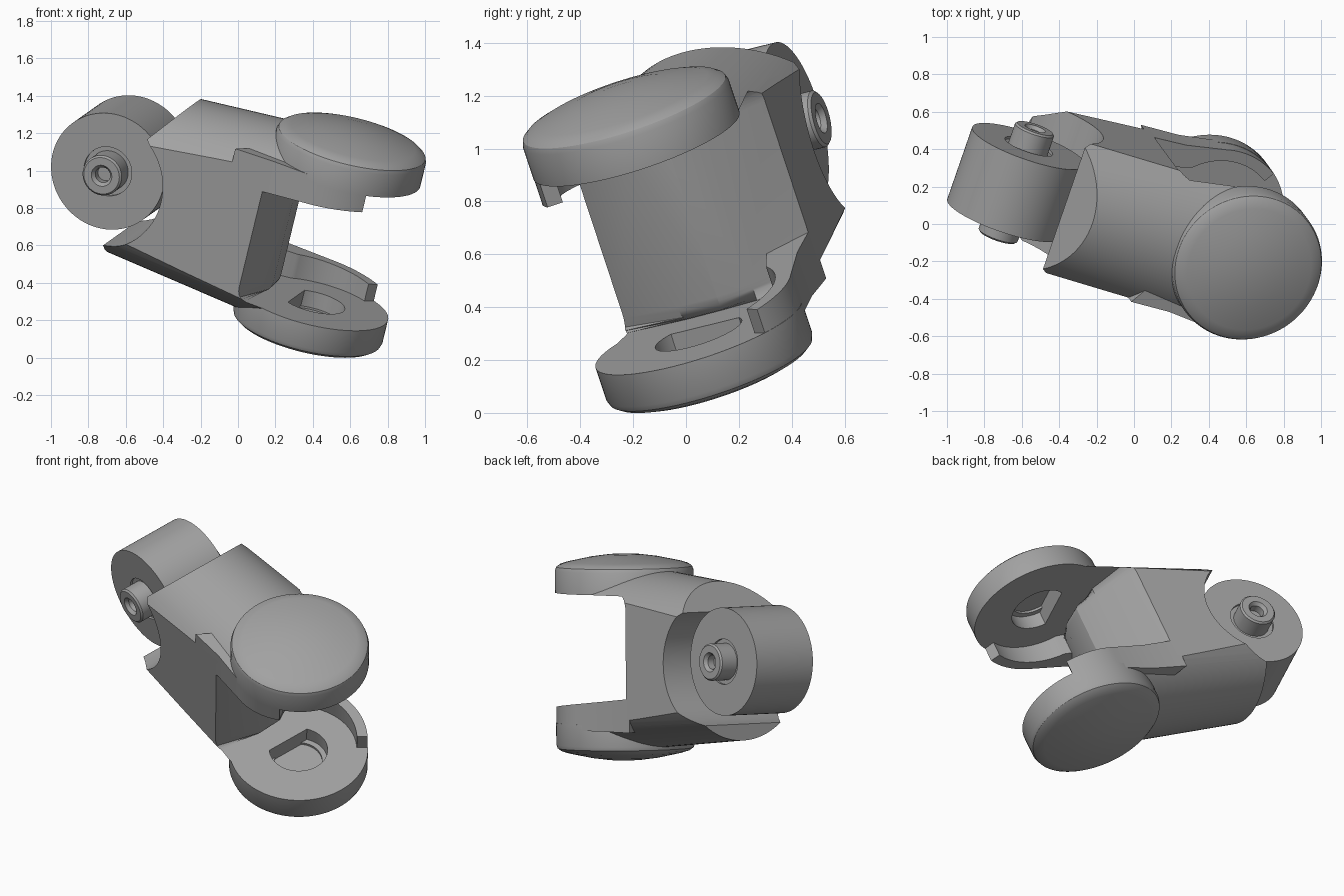
import bpy, bmesh, math
from mathutils import Matrix, Vector

cube = bpy.data.objects.get("Cube")
if cube:
    bpy.data.objects.remove(cube, do_unlink=True)

# Tilted working frame: X along the body, Y along the roller pin, Z through the yoke discs
ORIGIN = Vector((0.49, -0.07, 0.655))
axis_z = Vector((0.224, -0.305, 0.926)).normalized()
axis_x = Vector((0.917, -0.24, -0.315))
axis_x = (axis_x - axis_z * axis_x.dot(axis_z)).normalized()
axis_y = axis_z.cross(axis_x)
FRAME = Matrix.Translation(ORIGIN) @ Matrix((axis_x, axis_y, axis_z)).transposed().to_4x4()
FLIP = Matrix.Rotation(math.pi, 4, 'X')

metal = bpy.data.materials.new("grey_metal")
metal.use_nodes = True
GREY = (0.36, 0.36, 0.36, 1)
metal.diffuse_color = GREY
metal.node_tree.nodes["Principled BSDF"].inputs["Base Color"].default_value = GREY


def make(name, bm, turn=Matrix()):
    bmesh.ops.recalc_face_normals(bm, faces=bm.faces)
    mesh = bpy.data.meshes.new(name)
    bm.to_mesh(mesh)
    bm.free()
    mesh.materials.append(metal)
    obj = bpy.data.objects.new(name, mesh)
    bpy.context.collection.objects.link(obj)
    obj.matrix_world = FRAME @ turn
    return obj


def select(obj):
    bpy.ops.object.select_all(action='DESELECT')
    obj.select_set(True)
    bpy.context.view_layer.objects.active = obj


def smooth(obj):
    select(obj)
    bpy.ops.object.shade_smooth_by_angle(angle=math.radians(28))


def arc(cx, cy, r, start, end, n):
    angles = [math.radians(start + (end - start) * i / n) for i in range(n + 1)]
    return [(cx + r * math.cos(a), cy + r * math.sin(a)) for a in angles]


def prism(points, place, lo, hi):
    """Extrude an outline between two heights; place maps (a, b, h) to a point."""
    bm = bmesh.new()
    ends = [[bm.verts.new(place(a, b, h)) for a, b in points] for h in (lo, hi)]
    for ring in ends:
        bm.faces.new(ring)
    for i in range(len(points)):
        j = (i + 1) % len(points)
        bm.faces.new((ends[0][i], ends[0][j], ends[1][j], ends[1][i]))
    return bm


def lathe(profile, steps=96):
    """Spin (radius, height) points round Z."""
    bm = bmesh.new()
    verts = [bm.verts.new((r, 0, h)) for r, h in profile]
    edges = [bm.edges.new(pair) for pair in zip(verts, verts[1:])]
    bmesh.ops.spin(bm, geom=verts + edges, axis=(0, 0, 1), cent=(0, 0, 0),
                   angle=2 * math.pi, steps=steps)
    bmesh.ops.remove_doubles(bm, verts=bm.verts, dist=1e-5)
    return bm


def boolean(obj, cutter, operation):
    cutter.hide_render = True
    mod = obj.modifiers.new("shape", 'BOOLEAN')
    mod.operation, mod.object, mod.solver = operation, cutter, 'EXACT'
    select(obj)
    bpy.ops.object.modifier_apply(modifier=mod.name)
    bpy.data.objects.remove(cutter, do_unlink=True)


def plan(a, b, h):
    return (a, b, h)


def side(a, b, h):
    return (a, h, b)


# Body: a cone widening toward the yoke, with flat sides
bm = lathe([(0, -1.3), (0.443, -1.3), (0.545, -0.1), (0, -0.1)])
bm.transform(Matrix.Rotation(math.pi / 2, 4, 'Y'))
body = make("yoke_body", bm)
flats = [(-2, -0.375), (1, -0.375), (1, 0.375), (-2, 0.375)]
boolean(body, make("flat_sides", prism(flats, plan, -1, 1)), 'INTERSECT')

# Rear end: sloped top, round pocket for the roller, short lower lip
rear = [(-1.13, -0.8), (-1.13, -0.36)] + arc(-1.22, 0, 0.37, -74, 56, 28)
rear += [(-0.73, 0.7), (-1.8, 0.7), (-1.8, -0.8)]
boolean(body, make("rear_cut", prism(rear, side, -0.7, 0.7)), 'DIFFERENCE')

# Yoke opening with rounded throat corners
throat = [(0.6, -0.6), (0.6, 0.6), (-0.6, 0.5), (-0.3, 0.16), (-0.22, 0.04),
          (-0.21, -0.12), (-0.33, -0.4), (-0.36, -0.6)]
bm = prism(throat, plan, -0.385, 0.385)
rim = [e for e in bm.edges
       if all(v.co.x < 0 for v in e.verts) and e.verts[0].co.z == e.verts[1].co.z]
bmesh.ops.bevel(bm, geom=rim, offset=0.07, segments=6, profile=0.5, affect='EDGES')
boolean(body, make("yoke_cut", bm), 'DIFFERENCE')
smooth(body)

# Domed bearing discs, each with a blind bore on its inner face
disc = [(0, 0.49), (0.14, 0.49), (0.14, 0.475), (0.172, 0.475), (0.172, 0.385),
        (0.41, 0.385), (0.41, 0.515), (0.402, 0.537), (0.38, 0.553),
        (0.34, 0.566), (0.2, 0.595), (0.1, 0.608), (0, 0.612)]
# Side skirts running from the body round one edge of each disc
skirt = arc(0, 0, 0.408, 55, 100, 14) + [(-0.3, 0.375), (-0.52, 0.375), (-0.42, 0.22)]
skirt += arc(0, 0, 0.345, 130, 55, 20)
for word, turn in (("upper", Matrix()), ("lower", FLIP)):
    smooth(make(word + "_disc", lathe(disc), turn))
    bm = prism([(a, -b) for a, b in skirt], plan, 0.25, 0.42)
    for v in bm.verts:
        if v.co.z < 0.3:
            v.co.z = 0.268 + 0.095 * v.co.x
    smooth(make(word + "_skirt", bm, turn))

# Roller with a hollow-ended pin and a shallow groove round it
half = [(0, 0.25), (0.042, 0.25), (0.042, 0.295), (0.058, 0.315), (0.1, 0.315),
        (0.11, 0.305), (0.11, 0.195), (0.135, 0.195), (0.135, 0.21), (0.32, 0.21)]
profile = half + [(r, -h) for r, h in reversed(half)]
place = Matrix.Translation((-1.22, 0, 0.02)) @ Matrix.Rotation(math.pi / 2, 4, 'X')
smooth(make("roller_and_pin", lathe(profile), place))
